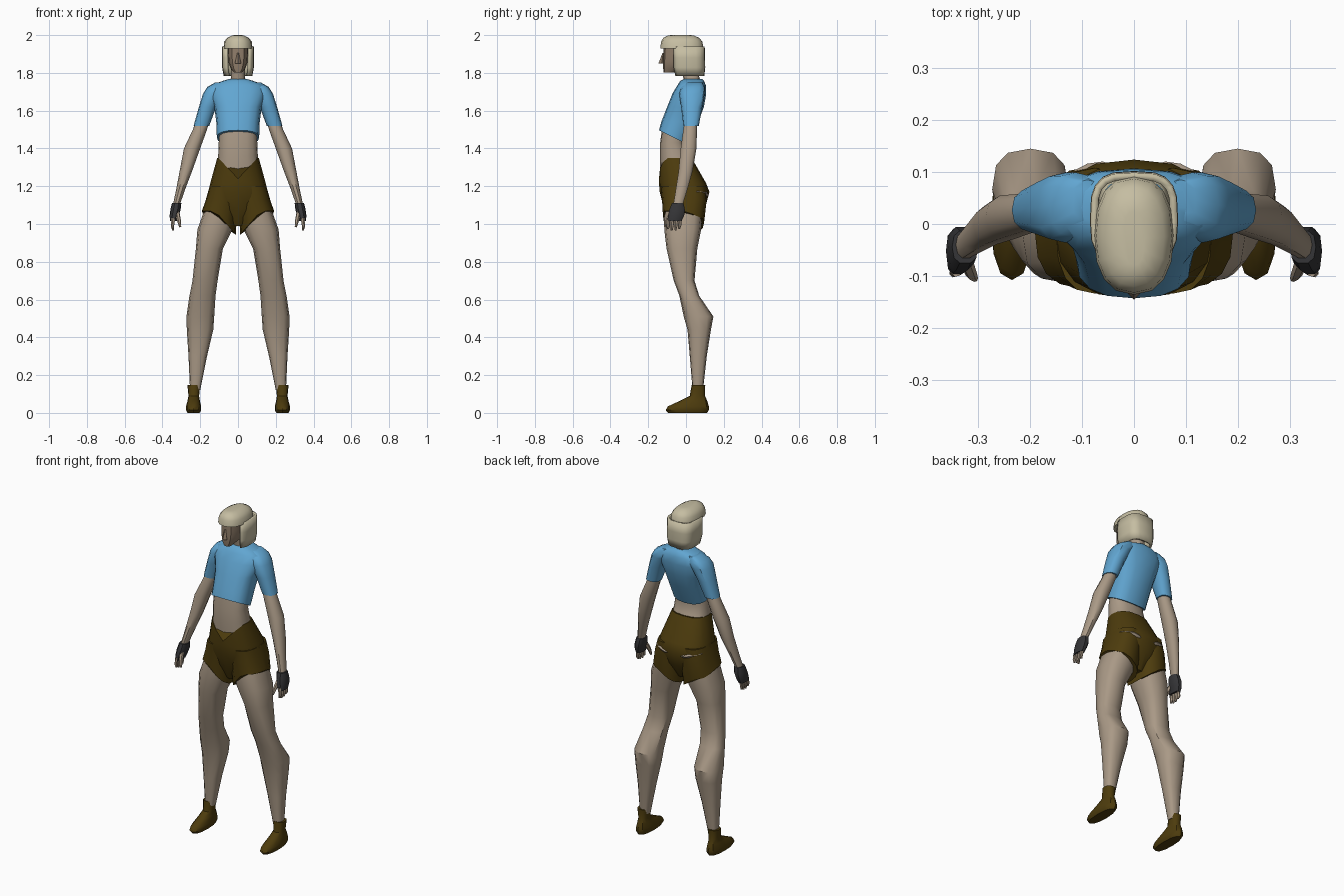
import bpy, bmesh, math
from mathutils import Vector

if "Cube" in bpy.data.objects:
    bpy.data.objects.remove(bpy.data.objects["Cube"])


def mat(name, r, g, b):
    m = bpy.data.materials.new(name)
    m.diffuse_color = (r, g, b, 1)
    m.use_nodes = True
    m.node_tree.nodes["Principled BSDF"].inputs["Base Color"].default_value = m.diffuse_color
    return m


SKIN = mat("skin", .40, .32, .24)
FACE = mat("face", .27, .20, .14)
BLUE = mat("blue_cloth", .12, .38, .64)
BROWN = mat("brown_cloth", .075, .045, .004)
HAIR = mat("hair", .56, .51, .36)
DARK = mat("dark_leather", .035, .035, .038)


def finish(name, bm, material, mirror=False, angle=40):
    bmesh.ops.recalc_face_normals(bm, faces=bm.faces)
    me = bpy.data.meshes.new(name)
    bm.to_mesh(me)
    bm.free()
    ob = bpy.data.objects.new(name, me)
    bpy.context.collection.objects.link(ob)
    me.materials.append(material)
    bpy.ops.object.select_all(action='DESELECT')
    ob.select_set(True)
    bpy.context.view_layer.objects.active = ob
    bpy.ops.object.shade_smooth_by_angle(angle=math.radians(angle))
    if mirror:
        ob.modifiers.new("mirror", 'MIRROR').use_mirror_merge = False
    return ob


def spow(v, p):
    return math.copysign(abs(v) ** p, v)


def loft(name, rings, material, n=12, p=.8, mirror=False, bend=None, arc=None, angle=40):
    """Skin horizontal rings (z, x0, x1, y0, y1); bend maps a ring index to z(x, y).
    arc limits the sweep to +-arc around the back, leaving the front open."""
    bm = bmesh.new()
    loops = []
    for i, (z, x0, x1, y0, y1) in enumerate(rings):
        loop = []
        for k in range(n + 1 if arc else n):
            if arc:
                t = math.pi / 2 - arc + 2 * arc * k / n
            else:
                t = 2 * math.pi * k / n
            x = (x0 + x1) / 2 + (x1 - x0) / 2 * spow(math.cos(t), p)
            y = (y0 + y1) / 2 + (y1 - y0) / 2 * spow(math.sin(t), p)
            zz = bend[i](x, y) if bend and i in bend else z
            loop.append(bm.verts.new((x, y, zz)))
        loops.append(loop)
    for a, b in zip(loops, loops[1:]):
        for k in range(n):
            j = k + 1 if arc else (k + 1) % n
            bm.faces.new((a[k], a[j], b[j], b[k]))
    if not arc:
        bm.faces.new(loops[0])
        bm.faces.new(loops[-1])
    return finish(name, bm, material, mirror, angle)


def body(rows):
    """Centred rows (z, half width, y0, y1) as full rings."""
    return [(z, -w, w, a, b) for z, w, a, b in rows]


def tube(name, pts, radii, material, n=6):
    """Tapered finger running through a few points, mirrored."""
    bm = bmesh.new()
    loops = []
    d = (Vector(pts[-1]) - Vector(pts[0])).normalized()
    u = d.orthogonal().normalized()
    v = d.cross(u)
    for c, r in zip(pts, radii):
        loops.append([bm.verts.new(Vector(c) + r * (u * math.cos(k * math.tau / n) + v * math.sin(k * math.tau / n)))
                      for k in range(n)])
    for a, b in zip(loops, loops[1:]):
        for k in range(n):
            bm.faces.new((a[k], a[(k + 1) % n], b[(k + 1) % n], b[k]))
    bm.faces.new(loops[0])
    bm.faces.new(loops[-1])
    return finish(name, bm, material, True)


# bare midriff
loft("midriff", body([(1.52, .10, -.125, .02), (1.43, .102, -.137, -.005), (1.36, .105, -.138, .015),
                      (1.28, .12, -.138, .06), (1.20, .13, -.13, .09)]), SKIN, 16)

# neck
loft("neck", body([(1.73, .05, -.01, .085), (1.78, .036, -.015, .07), (1.86, .036, -.04, .06)]), SKIN)

# cropped shirt with sloping hem
loft("shirt", body([(1.45, .112, -.143, .01), (1.54, .115, -.131, .065), (1.62, .125, -.10, .095),
                    (1.69, .15, -.072, .107), (1.735, .14, -.045, .105), (1.758, .08, -.03, .095),
                    (1.768, .045, -.01, .085)]),
     BLUE, 16, bend={0: lambda x, y: 1.455 - .5 * (y + .06)})
loft("sleeve", [(1.52, .152, .235, -.014, .068), (1.62, .115, .207, -.026, .086), (1.69, .08, .185, -.036, .099),
                (1.725, .06, .163, -.025, .099), (1.75, .06, .12, .005, .085)], BLUE, mirror=True)

# shorts: pelvis with a front V, then two short legs with angled hems
loft("shorts_pelvis", body([(1.35, .11, -.143, .03), (1.215, .147, -.143, .107), (1.17, .158, -.139, .124),
                            (1.08, .14, -.117, .10), (.99, .035, -.08, .05)]), BROWN, 16,
     bend={0: lambda x, y: min(1.35, 1.24 + abs(x) * 1.05) if y < -.06 else 1.35})


def hem(x, y):
    return 1.068 - max(0, .12 - x) * 1.15 - max(0, y) * .45 * min(1, x / .12)


loft("shorts_leg", [(1.20, 0, .15, -.134, .108), (1.13, 0, .17, -.127, .11), (1.05, .012, .191, -.122, .096)],
     BROWN, 16, mirror=True, bend={2: hem})

# skin showing through the gap at the back of the shorts
bm = bmesh.new()
bmesh.ops.create_uvsphere(bm, u_segments=12, v_segments=6, radius=1)
for v in bm.verts:
    x, y, z = v.co
    v.co = (.09 + .06 * x, .074 + .042 * y - .02 * x, 1.16 + .018 * z + .012 * x)
finish("hip_skin", bm, SKIN, True)

# legs with a strong calf
loft("leg", [(1.15, .01, .16, -.11, .095), (1.06, .012, .183, -.116, .088), (.97, .03, .215, -.115, .08),
             (.87, .08, .223, -.103, .06), (.70, .108, .241, -.065, .045), (.62, .119, .257, -.035, .07),
             (.51, .126, .273, -.012, .145), (.44, .131, .271, .008, .132), (.30, .164, .262, .02, .11),
             (.12, .2, .254, .035, .09)], SKIN, 12, .75, True)

# ankle boots
loft("boot", [(.148, .2, .268, .03, .102), (.09, .206, .262, .02, .1), (.065, .202, .267, -.03, .112),
              (.035, .195, .275, -.095, .121), (.015, .195, .275, -.108, .121), (0, .203, .267, -.095, .112)],
     BROWN, 12, .85, True)

# arms
loft("arm", [(1.57, .145, .212, -.005, .06), (1.50, .164, .239, -.016, .06), (1.40, .2, .286, -.03, .057),
             (1.28, .243, .309, -.041, .037), (1.18, .281, .328, -.056, .008), (1.09, .312, .347, -.07, -.02)],
     SKIN, 10, .9, True)

# fingerless gloves, fingers and thumb
loft("glove", [(1.11, .300, .350, -.076, -.012), (1.075, .304, .358, -.09, -.004), (1.045, .314, .362, -.096, -.008),
               (1.015, .324, .360, -.1, -.022)], DARK, 10, .75, True)
for i in range(4):
    y = -.092 + .02 * i
    tip = .962 + .008 * abs(i - 1.4)
    tube("finger_%d" % (i + 1), [(.342, y, 1.03), (.347, y - .002, .99), (.344, y - .004, tip)],
         (.01, .009, .005), SKIN)
tube("thumb", [(.322, -.075, 1.06), (.313, -.097, 1.02), (.306, -.106, .985)], (.013, .011, .006), SKIN)

# face with nose
loft("face", body([(1.803, .022, -.118, -.06), (1.825, .04, -.121, .0), (1.86, .052, -.122, .04),
                   (1.90, .055, -.12, .05), (1.95, .055, -.118, .05)]), FACE, 12)
bm = bmesh.new()
bmesh.ops.create_cone(bm, cap_ends=True, segments=4, radius1=.017, radius2=.004, depth=.055)
for v in bm.verts:
    v.co = (v.co.x, v.co.y - .121 - (.008 if v.co.z < 0 else 0), v.co.z + 1.877)
finish("nose", bm, FACE)

# bobbed hair: fringe cap on top of an open-fronted shell
loft("hair_cap", body([(1.93, .077, -.136, .092), (1.965, .073, -.132, .087), (1.985, .058, -.12, .07),
                       (1.997, .035, -.098, .045), (2.0, .02, -.08, .025)]), HAIR, 16, .85)
bob = loft("hair_bob", body([(1.94, .077, -.07, .092), (1.88, .078, -.07, .094), (1.83, .077, -.07, .095),
                             (1.785, .069, -.06, .09)]),
           HAIR, 16, .6, arc=math.radians(145))
shell = bob.modifiers.new("thickness", 'SOLIDIFY')
shell.thickness = .014
shell.offset = 0
